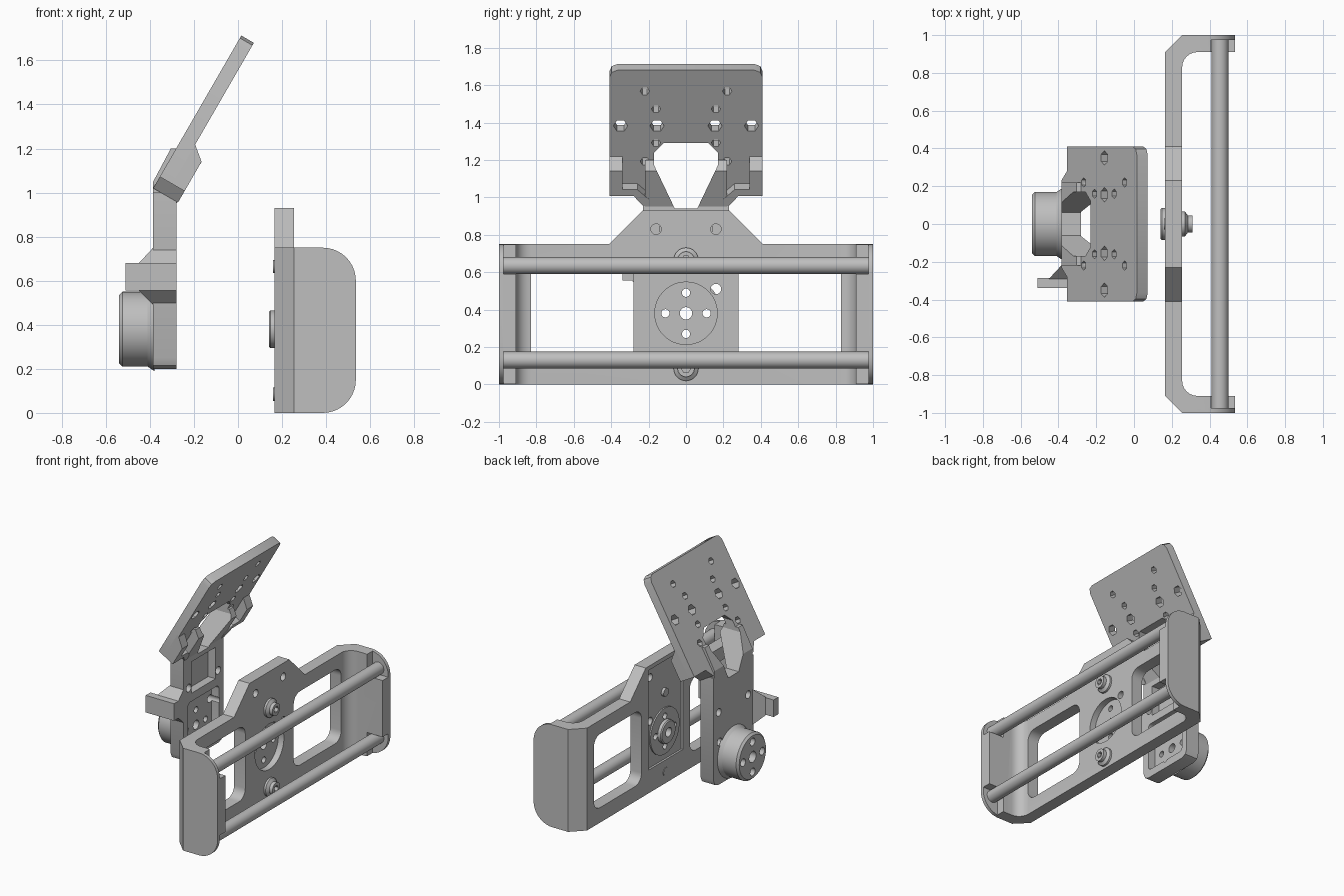
import bpy, bmesh
from math import sin, cos, pi, radians
from mathutils import Matrix, Vector

if "Cube" in bpy.data.objects:
    bpy.data.objects.remove(bpy.data.objects["Cube"])

grey = bpy.data.materials.new("plain_grey")
GREY = (0.52, 0.52, 0.52, 1)
grey.use_nodes = True
grey.diffuse_color = GREY
grey.node_tree.nodes["Principled BSDF"].inputs["Base Color"].default_value = GREY
parts = []


def finish(name, bm):
    bmesh.ops.recalc_face_normals(bm, faces=bm.faces)
    me = bpy.data.meshes.new(name)
    bm.to_mesh(me)
    bm.free()
    me.materials.append(grey)
    ob = bpy.data.objects.new(name, me)
    bpy.context.scene.collection.objects.link(ob)
    parts.append(ob)
    return ob


def prism(name, pts, axis, a, b, matrix=None):
    """Extrude a flat outline along one axis from a to b."""
    place = {"x": lambda p, t: (t, p[0], p[1]),
             "y": lambda p, t: (p[0], t, p[1]),
             "z": lambda p, t: (p[0], p[1], t)}[axis]
    bm = bmesh.new()
    face = bm.faces.new([bm.verts.new(place(p, a)) for p in pts])
    new = bmesh.ops.extrude_face_region(bm, geom=[face])["geom"]
    shift = Vector(place((0, 0), b - a))
    bmesh.ops.translate(bm, vec=shift, verts=[v for v in new if isinstance(v, bmesh.types.BMVert)])
    if matrix:
        bm.transform(matrix)
    return finish(name, bm)


def lathe(name, profile, z, segs=48):
    """Solid of revolution about an x-parallel axis; profile holds (x, radius)."""
    bm = bmesh.new()
    rings = [[bm.verts.new((x, y, h + z)) for y, h in circle(0, 0, r, segs)] for x, r in profile]
    for r0, r1 in zip(rings, rings[1:]):
        for i in range(segs):
            j = (i + 1) % segs
            bm.faces.new((r0[i], r0[j], r1[j], r1[i]))
    bm.faces.new(rings[0])
    bm.faces.new(rings[-1])
    return finish(name, bm)


def circle(cx, cy, r, n=24):
    return [(cx + r * cos(2 * pi * i / n), cy + r * sin(2 * pi * i / n)) for i in range(n)]


def rect(x0, x1, y0, y1, r=0, n=6):
    if not r:
        return [(x0, y0), (x1, y0), (x1, y1), (x0, y1)]
    out = []
    for k, (cx, cy) in enumerate([(x1 - r, y1 - r), (x0 + r, y1 - r), (x0 + r, y0 + r), (x1 - r, y0 + r)]):
        for i in range(n + 1):
            t = pi / 2 * (k + i / n)
            out.append((cx + r * cos(t), cy + r * sin(t)))
    return out


def mirrored(half):
    """Complete a symmetric outline across the first coordinate."""
    return half + [(-x, y) for x, y in reversed(half)]


def boolean(ob, tools, op="DIFFERENCE"):
    for t in tools:
        t.hide_render = True
        m = ob.modifiers.new("cut", "BOOLEAN")
        m.operation, m.solver, m.object = op, "EXACT", t
    bpy.context.view_layer.update()
    dg = bpy.context.evaluated_depsgraph_get()
    me = bpy.data.meshes.new_from_object(ob.evaluated_get(dg))
    ob.modifiers.clear()
    ob.data = me
    for t in tools:
        parts.remove(t)
        bpy.data.objects.remove(t)


def holes(spots, r, a, b, n=24, matrix=None):
    return [prism("cutter", circle(y, z, r, n), "x", a, b, matrix) for y, z in spots]


HUB = 0.38
ring = [(0.11 * cos(k * pi / 2), HUB + 0.11 * sin(k * pi / 2)) for k in range(4)]

# Grip frame: U channel with filleted inner corners and chamfered outer corners
outer = [(0.165, 0.91), (0.255, 1.0), (0.535, 1.0), (0.535, 0.91)]
fillet = [(0.335 - 0.08 * sin(t * pi / 12), 0.83 + 0.08 * cos(t * pi / 12)) for t in range(7)]
half = outer + fillet
frame = prism("grip_frame", half + [(x, -y) for x, y in reversed(half)], "z", 0, 0.75)
side = rect(-0.3, 0.535, 0, 0.75, 0.15, 10)
boolean(frame, [prism("cutter", side, "y", -1.1, 1.1)], "INTERSECT")
tab = prism("frame_tab", mirrored([(0.43, 0.73), (0.41, 0.75), (0.23, 0.93)]), "x", 0.165, 0.255)
boolean(frame, [tab], "UNION")
cuts = [prism("cutter", rect(-0.2, 0.2, 0.17, 0.9), "x", 0.1, 0.18)]
cuts += holes([(0, HUB)], 0.167, 0.1, 0.4, 48)
cuts += holes([(-0.16, 0.83), (0.16, 0.83), (0.16, 0.51)], 0.028, 0.1, 0.4)
for s in (-1, 1):
    y0, y1 = sorted((s * 0.28, s * 0.83))
    cuts.append(prism("cutter", rect(y0, y1, 0.11, 0.65, 0.07), "x", 0.1, 0.4))
    y0, y1 = sorted((s * 0.9, s * 0.975))
    for z0, z1 in ((-0.1, 0.176), (0.59, 0.9)):
        cuts.append(prism("cutter", rect(0.408, 0.6, z0, z1), "y", y0, y1))
boolean(frame, cuts)

# Two rods across the open side of the frame
for label, z in (("lower", 0.13), ("upper", 0.635)):
    prism(label + "_rod", circle(0.455, z, 0.045, 32), "y", -0.978, 0.978)

# Hub disc in the frame
hub = lathe("hub_disc", [(0.14, 0.078), (0.147, 0.085), (0.17, 0.085), (0.17, 0.168), (0.21, 0.168)], HUB)
boolean(hub, holes([(0, HUB)], 0.033, 0, 0.4) + holes(ring, 0.022, 0, 0.4))

# Bolts either side of the hub
for label, z in (("lower", 0.085), ("upper", 0.665)):
    bolt = lathe(label + "_bolt", [(0.16, 0.03), (0.25, 0.03), (0.25, 0.066), (0.27, 0.066),
                                   (0.285, 0.045), (0.31, 0.045)], z, 32)
    boolean(bolt, holes([(0, z)], 0.024, 0.285, 0.4, 6))

# Upright bracket, hollowed on the side facing the frame
upright = prism("upright_bracket", mirrored([(0.18, 0.2), (0.215, 0.215), (0.23, 0.25), (0.23, 1.0)]),
                "x", -0.385, -0.28)
cuts = [prism("cutter", rect(-0.18, 0.18, 0.26, 0.62, 0.03), "x", -0.34, -0.2),
        prism("cutter", rect(-0.14, 0.14, 0.68, 0.91), "x", -0.34, -0.2)]
cuts += holes([(0, HUB)], 0.033, -0.6, 0) + holes(ring, 0.022, -0.6, 0)
cuts += holes([(-0.17, 0.73), (0.17, 0.73), (0.16, 0.51)], 0.028, -0.6, 0)
boolean(upright, cuts)

# Round boss on the back of the upright
boss = lathe("round_boss", [(-0.54, 0.155), (-0.525, 0.17), (-0.41, 0.17), (-0.38, 0.19)], HUB)
boolean(boss, holes([(0, HUB)], 0.04, -0.6, -0.3) + holes(ring, 0.028, -0.6, -0.3))

# Side arm and its tapered root
prism("side_arm", rect(-0.51, -0.28, 0.555, 0.68), "y", -0.34, -0.285)
bm = bmesh.new()
for y, x0, z0, z1 in ((-0.22, -0.385, 0.49, 0.75), (-0.29, -0.45, 0.555, 0.68)):
    for x in (x0, -0.28):
        for z in (z0, z1):
            bm.verts.new((x, y, z))
bmesh.ops.convex_hull(bm, input=bm.verts)
finish("side_arm_root", bm)

# Tilted mounting plate, drawn upright and leaned over
tilt = Matrix.Translation((-0.385, 0, 1.02)) @ Matrix.Rotation(radians(30), 4, "Y")
plate = prism("mounting_plate", mirrored([(0.23, 0), (0.28, 0.06), (0.41, 0.06), (0.41, 0.755),
                                          (0.397, 0.787), (0.365, 0.8)]), "x", 0, 0.066, tilt)
small = [(0.22, 0.67), (0.16, 0.56), (0.16, 0.352), (0.22, 0.237)]
large = [(0.155, 0.456), (0.35, 0.456)]
both = lambda spots: spots + [(-y, u) for y, u in spots]


def opening():
    return prism("cutter", mirrored([(0.06, 0.94), (0.17, 1.17), (0.17, 1.24), (0.12, 1.29)]), "x", -0.7, 0.1)


boolean(plate, holes(both(small), 0.025, -0.1, 0.2, 6, tilt) + holes(both(large), 0.038, -0.1, 0.2, 6, tilt)
        + [opening()])

# Neck joining upright and plate, split by the opening
neck = prism("neck", [(-0.385, 0.95), (-0.385, 1.05), (-0.305, 1.2), (-0.28, 1.2),
                      (-0.19, 1.2), (-0.165, 1.14), (-0.28, 0.95)], "y", -0.22, 0.22)
boolean(neck, [opening()])
boolean(upright, [opening()])

# Corner lips on the plate's lower edge
for s, label in ((-1, "right"), (1, "left")):
    y0, y1 = sorted((s * 0.34, s * 0.41))
    prism(label + "_side_lip", [(0.05, 0.06), (0.13, 0.06), (0.13, 0.214), (0.05, 0.28)], "y", y0, y1, tilt)
    foot = [(0.2, 0), (0.23, 0), (0.28, 0.06), (0.35, 0.06), (0.35, 0.1), (0.26, 0.1), (0.2, 0.04)]
    prism(label + "_bottom_lip", [(s * y, u) for y, u in foot], "x", 0.05, 0.13, tilt)

# Smooth round surfaces, keep edges crisp
bpy.ops.object.select_all(action="DESELECT")
for ob in parts:
    ob.select_set(True)
bpy.context.view_layer.objects.active = parts[0]
bpy.ops.object.shade_smooth_by_angle(angle=radians(25))
